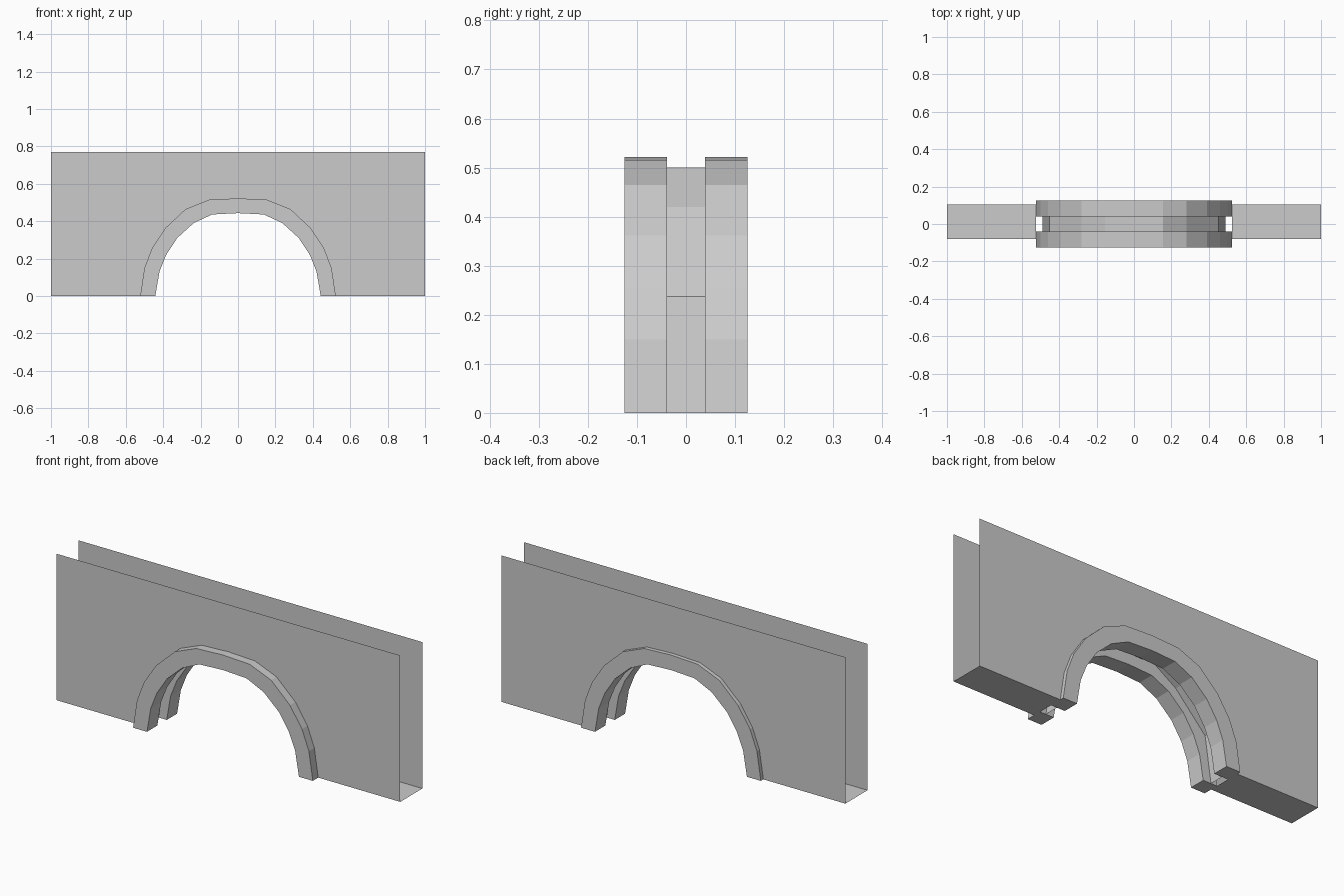
import bpy

if "Cube" in bpy.data.objects:
    bpy.data.objects.remove(bpy.data.objects["Cube"])

# half profiles (x, z) from the foot up to the crown
OUTER = [(0.523, 0), (0.50, 0.15), (0.46, 0.255), (0.39, 0.362), (0.28, 0.465), (0.155, 0.515)]
INNER = [(0.442, 0), (0.42, 0.13), (0.384, 0.22), (0.325, 0.31), (0.237, 0.39), (0.138, 0.436)]
CHANNEL = [(0.488, 0), (0.453, 0.237), (0.28, 0.42), (0.155, 0.50)]


def full_arch(half, crown=None):
    """Mirror a half profile into a full arch running left to right."""
    mid = [(0, crown)] if crown else []
    return [(-x, z) for x, z in half] + mid + half[::-1]


def make(name, verts, faces):
    mesh = bpy.data.meshes.new(name)
    mesh.from_pydata(verts, [], faces)
    mesh.update()
    obj = bpy.data.objects.new(name, mesh)
    bpy.context.collection.objects.link(obj)
    return obj


outer = full_arch(OUTER, 0.522)
inner = full_arch(INNER, 0.443)
channel = full_arch(CHANNEL)


# solid arch rings, front and back
def arch_ring(name, y0, y1):
    n = len(outer)
    verts = [(x, y, z) for prof, y in ((outer, y0), (outer, y1), (inner, y1), (inner, y0))
             for x, z in prof]
    faces = []
    for k in range(4):
        a, b = k * n, (k + 1) % 4 * n
        faces += [(a + i, a + i + 1, b + i + 1, b + i) for i in range(n - 1)]
    faces += [(0, n, 2 * n, 3 * n), (4 * n - 1, 3 * n - 1, 2 * n - 1, n - 1)]
    make(name, verts, faces)


arch_ring("front_arch_ring", -0.125, -0.039)
arch_ring("back_arch_ring", 0.039, 0.125)

# recessed strip joining the two rings
n = len(channel)
make("arch_channel", [(x, y, z) for y in (-0.039, 0.039) for x, z in channel],
     [(i, i + 1, n + i + 1, n + i) for i in range(n - 1)])

# thin wall panels, cut out along the arch
FRONT, BACK, TOP = -0.08, 0.104, 0.77
outline = [(-1, 0)] + outer + [(1, 0), (1, TOP), (-1, TOP)]
for name, y in (("front_wall", FRONT), ("back_wall", BACK)):
    order = list(range(len(outline)))
    make(name, [(x, y, z) for x, z in outline], [order if y < 0 else order[::-1]])

# wall undersides on each side of the opening
for name, x0, x1 in (("left_underside", -1, -0.523), ("right_underside", 0.523, 1)):
    make(name, [(x0, FRONT, 0), (x0, BACK, 0), (x1, BACK, 0), (x1, FRONT, 0)], [(0, 1, 2, 3)])
